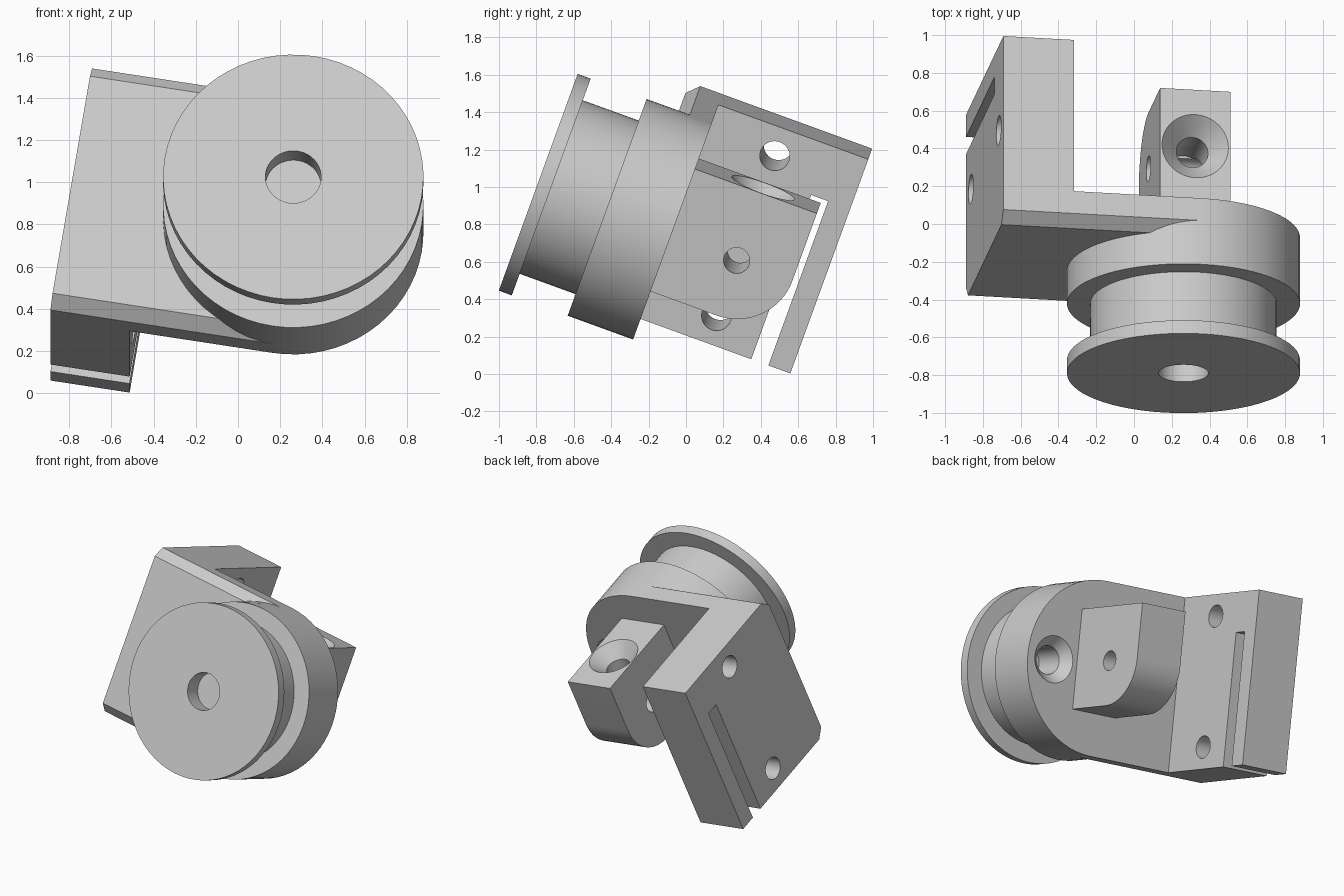
import bpy, bmesh, math
from mathutils import Matrix, Vector

cube = bpy.data.objects.get("Cube")
if cube:
    bpy.data.objects.remove(cube, do_unlink=True)

# Whole assembly leans back, with a slight roll about the pulley axis
# Local axes: x across, y up the plate, z along the pulley axis to the front
POSE = (Matrix.Translation((0.262, -0.79, 1.025))
        @ Matrix.Rotation(math.radians(70), 4, 'X')
        @ Matrix.Rotation(math.radians(-9.2), 4, 'Z'))

grey = bpy.data.materials.new("plain grey")
grey.use_nodes = True
colour = (0.6, 0.6, 0.6, 1)
grey.diffuse_color = colour
grey.node_tree.nodes["Principled BSDF"].inputs["Base Color"].default_value = colour


def make(name, bm):
    bmesh.ops.recalc_face_normals(bm, faces=bm.faces)
    mesh = bpy.data.meshes.new(name)
    bm.to_mesh(mesh)
    bm.free()
    obj = bpy.data.objects.new(name, mesh)
    obj.matrix_world = POSE
    mesh.materials.append(grey)
    bpy.context.collection.objects.link(obj)
    return obj


def skin(bm, rings):
    """Bridge successive closed rings and cap both ends."""
    for a, b in zip(rings, rings[1:]):
        n = len(a)
        for i in range(n):
            j = (i + 1) % n
            bm.faces.new((a[i], a[j], b[j], b[i]))
    bm.faces.new(rings[0])
    bm.faces.new(rings[-1])


def lathe(name, profile, place=Matrix(), sides=64):
    bm = bmesh.new()
    turn = [math.tau * i / sides for i in range(sides)]
    skin(bm, [[bm.verts.new(place @ Vector((r * math.cos(a), r * math.sin(a), z)))
               for a in turn] for r, z in profile])
    return make(name, bm)


def prism(name, outline, x0, x1):
    bm = bmesh.new()
    skin(bm, [[bm.verts.new((x, y, z)) for y, z in outline] for x in (x0, x1)])
    return make(name, bm)


def cut(obj, cutters):
    for c in cutters:
        c.hide_render = True
        mod = obj.modifiers.new("hole", 'BOOLEAN')
        mod.operation, mod.solver, mod.object = 'DIFFERENCE', 'EXACT', c
    bpy.context.view_layer.update()
    deps = bpy.context.evaluated_depsgraph_get()
    mesh = bpy.data.meshes.new_from_object(obj.evaluated_get(deps))
    obj.modifiers.clear()
    obj.data = mesh


R = 0.617                       # plate half width and disc radius
FRONT, BACK, END = -0.576, -0.764, -1.616
CH = 0.0625                     # front edge chamfer
LEFT, INNER = -1.066, -0.686
PIN = -1.14                     # depth of the cross holes
TAB_TOP, TAB_HALF = 0.388, 0.188

# Pulley with blind centre hole
pulley = lathe("pulley", [(0.132, -0.13), (0.132, 0), (R, 0), (R, -0.074),
                          (0.494, -0.074), (0.494, -0.392)])

# Round boss and flat plate with chamfered front edges
boss = lathe("round_boss", [(R, -0.392), (R, BACK)])
front_edge = [(-R, FRONT - CH), (-R + CH, FRONT), (R - CH, FRONT), (R, FRONT - CH)]
plate = prism("plate", front_edge + [(R, BACK), (-R, BACK)], INNER, 0)

# Side leg with a slot open at the bottom
leg = prism("side_leg", front_edge + [(R, END), (-R, END), (-R, -1.491),
                                      (0.33, -1.491), (0.33, -1.394), (-R, -1.394)],
            LEFT, INNER)

# Back tab with a rounded lower corner
arc = [math.radians(90 * i / 16) for i in range(17)]
r = 0.317
tab = prism("back_tab", [(TAB_TOP, BACK), (TAB_TOP, PIN - r)]
            + [(-r * math.sin(a), PIN - r * math.cos(a)) for a in arc]
            + [(-r, BACK)], -TAB_HALF, TAB_HALF)


# Holes
def cross_hole(radius, x, y):
    place = Matrix.Translation((x, y, PIN)) @ Matrix.Rotation(math.radians(90), 4, 'Y')
    return lathe("hole_cutter", [(radius, -0.4), (radius, 0.4)], place, 32)


def countersink(outer, inner, slope, deep, place):
    return lathe("countersink_cutter", [(inner, -deep), (inner, -slope),
                                        (outer, 0), (outer, 0.03)], place, 48)


leg_cuts = [cross_hole(0.08, (LEFT + INNER) / 2, y) for y in (-0.461, 0.461)]
tab_cuts = [cross_hole(0.07, 0, 0),
            countersink(0.178, 0.085, 0.1, TAB_TOP, Matrix.Translation((0, TAB_TOP, PIN))
                        @ Matrix.Rotation(math.radians(-90), 4, 'X'))]
back_cuts = [countersink(0.165, 0.1, 0.07, 0.3, Matrix.Translation((x, 0, BACK))
                         @ Matrix.Rotation(math.pi, 4, 'X')) for x in (-0.39, 0.39)]

cut(leg, leg_cuts)
cut(tab, tab_cuts)
cut(boss, back_cuts)
cut(plate, back_cuts[:1])
for c in leg_cuts + tab_cuts + back_cuts:
    bpy.data.objects.remove(c, do_unlink=True)

# Smooth the round surfaces, keep edges sharp
bpy.ops.object.select_all(action='DESELECT')
for obj in (pulley, boss, plate, leg, tab):
    obj.select_set(True)
bpy.context.view_layer.objects.active = pulley
bpy.ops.object.shade_smooth_by_angle(angle=math.radians(30))
